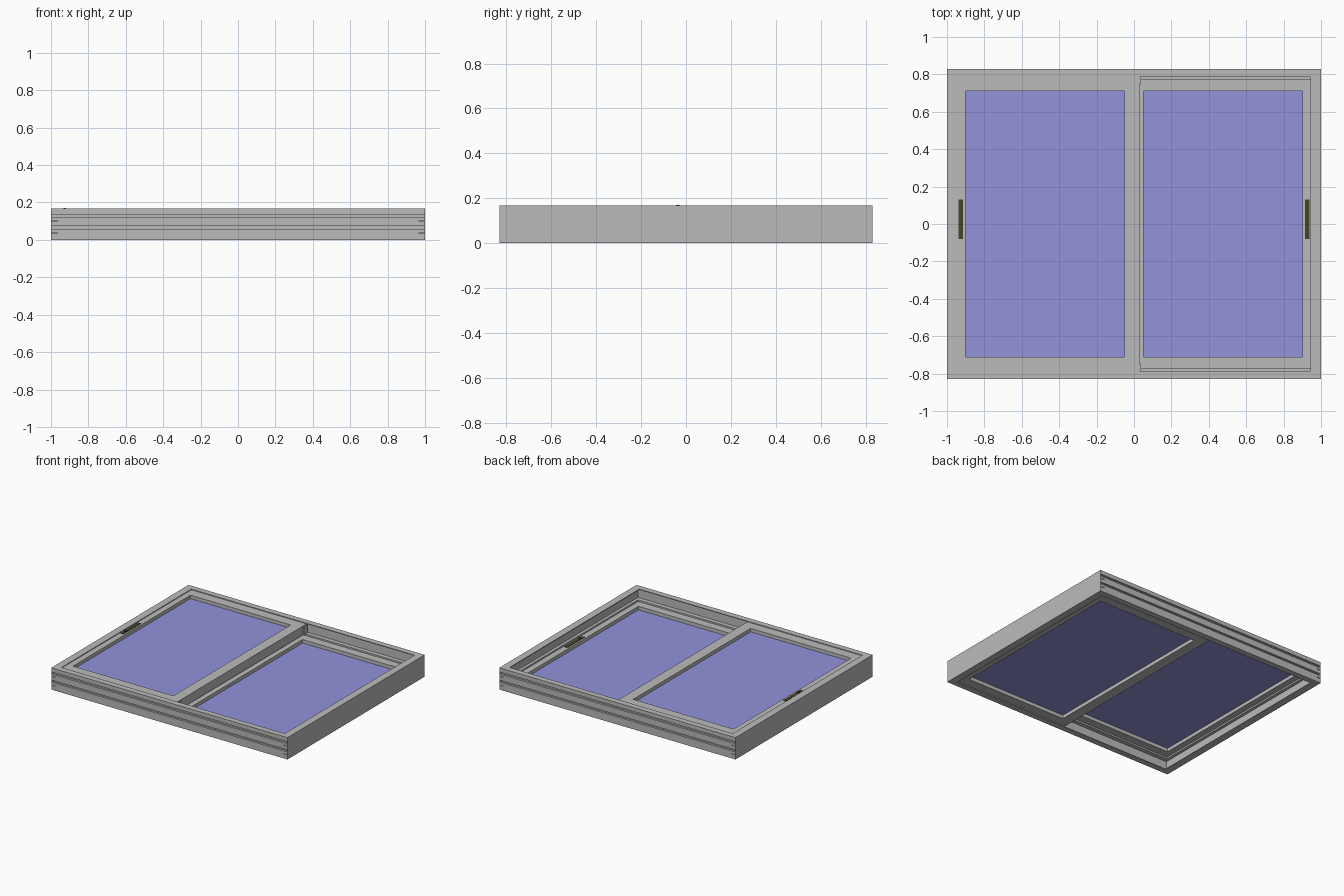
import bpy, bmesh

if "Cube" in bpy.data.objects:
    bpy.data.objects.remove(bpy.data.objects["Cube"])

def material(name, rgb):
    m = bpy.data.materials.new(name)
    m.diffuse_color = (*rgb, 1)
    m.use_nodes = True
    m.node_tree.nodes["Principled BSDF"].inputs["Base Color"].default_value = m.diffuse_color
    return m

GREY = material("grey_frame", (0.5, 0.5, 0.5))
GLASS = material("blue_glass", (0.29, 0.29, 0.71))
DARK = material("dark_handle", (0.06, 0.06, 0.02))

def finish(name, bm, mat=GREY):
    bmesh.ops.recalc_face_normals(bm, faces=bm.faces)
    me = bpy.data.meshes.new(name)
    bm.to_mesh(me)
    bm.free()
    ob = bpy.data.objects.new(name, me)
    bpy.context.collection.objects.link(ob)
    me.materials.append(mat)
    return ob

def box(name, x0, x1, y0, y1, z0, z1, mat=GREY):
    bm = bmesh.new()
    bmesh.ops.create_cube(bm, size=1)
    for v in bm.verts:
        v.co.x = x1 if v.co.x > 0 else x0
        v.co.y = y1 if v.co.y > 0 else y0
        v.co.z = z1 if v.co.z > 0 else z0
    return finish(name, bm, mat)

def extrude(name, points, vec):
    """Sweep a closed profile in a straight line."""
    bm = bmesh.new()
    f = bm.faces.new([bm.verts.new(p) for p in points])
    r = bmesh.ops.extrude_face_region(bm, geom=[f])
    verts = [g for g in r["geom"] if isinstance(g, bmesh.types.BMVert)]
    bmesh.ops.translate(bm, verts=verts, vec=vec)
    return finish(name, bm)

def ring(name, x0, x1, y, ix0, ix1, iy, z0, z1):
    """Rectangular sash frame with a rectangular opening."""
    bm = bmesh.new()
    outer = [(x0, -y), (x1, -y), (x1, y), (x0, y)]
    inner = [(ix0, -iy), (ix1, -iy), (ix1, iy), (ix0, iy)]
    loops = [[bm.verts.new((px, py, z)) for px, py in pts]
             for pts, z in ((outer, z0), (outer, z1), (inner, z1), (inner, z0))]
    for k in range(4):
        a, b = loops[k], loops[(k + 1) % 4]
        for i in range(4):
            j = (i + 1) % 4
            bm.faces.new((a[i], a[j], b[j], b[i]))
    return finish(name, bm)

TOP = 0.167

def tracks(web, lip, fin):
    """Inner side of a double-track channel, from the top down."""
    return [(lip, TOP), (lip, .161), (web, .161), (web, .09), (fin, .09),
            (fin, .078), (web, .078), (web, .006), (lip, .006), (lip, 0)]

# Head and sill rails: grooves outside, two tracks inside
W, G, E = 0.83, 0.815, 0.996
rail_profile = [(W, 0), (W, .058), (G, .058), (G, .073), (W, .073),
                (W, .12), (G, .12), (G, .136), (W, .136), (W, TOP)]
rail_profile += tracks(.803, .785, .77)
for name, s in (("head_rail", 1), ("sill_rail", -1)):
    rail = extrude(name, [(-E, s * y, z) for y, z in rail_profile], (2 * E, 0, 0))
    # Thin slots at the rail ends
    for e in (-1, 1):
        for z in (.035, .102):
            x = sorted((e * .965, e * 1.01))
            y = sorted((s * .818, s * .84))
            cut = box("slot_cutter", *x, *y, z - .002, z + .002)
            cut.hide_render = True
            cut.hide_set(True)
            mod = rail.modifiers.new("slot", "BOOLEAN")
            mod.operation = "DIFFERENCE"
            mod.solver = "EXACT"
            mod.object = cut

# Side jambs: same two tracks, with plain full-width outer plates
jamb_profile = [(E, 0), (E, TOP)] + tracks(.968, .945, .945)
for name, s in (("left_jamb", -1), ("right_jamb", 1)):
    extrude(name, [(s * x, -.803, z) for x, z in jamb_profile], (0, 1.606, 0))
    x = sorted((s * E, s))
    box(name + "_plate", *x, -W, W, 0, TOP)

# Two sliding sashes: left in the upper track, right in the lower track
for side, s, z0, z1 in (("left", -1, .092, .161), ("right", 1, .006, .076)):
    x0, x1 = sorted((s * .966, -s * .03))
    i0, i1 = sorted((s * .05, s * .90))
    ring(side + "_sash", x0, x1, .80, i0, i1, .71, z0, z1)
    zc = (z0 + z1) / 2
    box(side + "_glass", i0 - .005, i1 + .005, -.715, .715, zc - .008, zc + .008, GLASS)
    # Recessed pull with a small latch nub
    hx = s * .926
    box(side + "_handle", hx - .013, hx + .013, -.08, .13, z1 - .02, z1 + .003, DARK)
    box(side + "_latch", hx - .006, hx + .006, -.045, -.03, z1, z1 + .009, DARK)

# Weather seal blocks at the ends of the meeting stile
for s in (-1, 1):
    y = sorted((s * .745, s * .79))
    box("stile_seal", .028, .037, *y, .095, .155)
